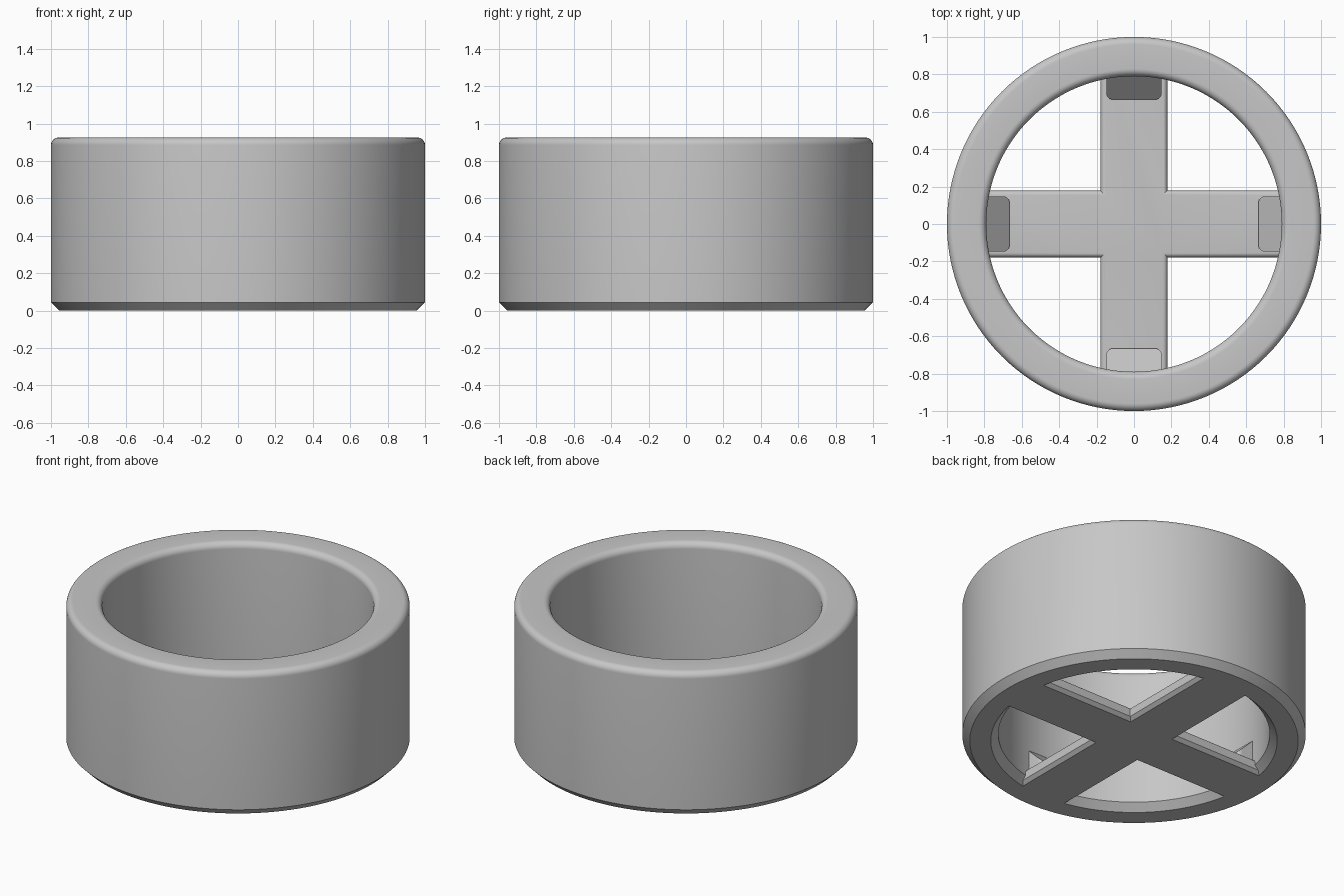
import bpy, bmesh, math

cube = bpy.data.objects.get("Cube")
if cube:
    bpy.data.objects.remove(cube, do_unlink=True)

GREY = (0.57, 0.57, 0.57, 1)
grey = bpy.data.materials.new("light grey")
grey.use_nodes = True
grey.diffuse_color = GREY
grey.node_tree.nodes["Principled BSDF"].inputs["Base Color"].default_value = GREY


def finish(name, bm):
    """Turn a bmesh into a smooth-shaded object with sharp edges kept."""
    bmesh.ops.recalc_face_normals(bm, faces=bm.faces)
    mesh = bpy.data.meshes.new(name)
    bm.to_mesh(mesh)
    bm.free()
    mesh.materials.append(grey)
    obj = bpy.data.objects.new(name, mesh)
    bpy.context.collection.objects.link(obj)
    bpy.ops.object.select_all(action='DESELECT')
    obj.select_set(True)
    bpy.context.view_layer.objects.active = obj
    bpy.ops.object.shade_smooth_by_angle(angle=math.radians(30))
    return obj


def arc(cx, cz, r, start, end, steps=8):
    """Points along an arc, angles in degrees."""
    angles = [math.radians(start + (end - start) * i / steps) for i in range(steps + 1)]
    return [(cx + r * math.cos(a), cz + r * math.sin(a)) for a in angles]


def loft(bm, loops, closed=False):
    """Bridge equal point loops; cap the ends unless the loft is closed."""
    rings = [[bm.verts.new(p) for p in loop] for loop in loops]
    n = len(rings[0])
    pairs = list(zip(rings, rings[1:]))
    if closed:
        pairs.append((rings[-1], rings[0]))
    else:
        bm.faces.new(rings[0])
        bm.faces.new(rings[-1])
    for a, b in pairs:
        for i in range(n):
            j = (i + 1) % n
            bm.faces.new((a[i], a[j], b[j], b[i]))


# Ring wall: chamfered foot, rounded rim
INNER, HEIGHT, ROUND, SIDES = 0.79, 0.925, 0.04, 128
profile = [(INNER + 0.044, 0), (0.956, 0), (1, 0.044)]
profile += arc(1 - ROUND, HEIGHT - ROUND, ROUND, 0, 90)
profile += arc(INNER + ROUND, HEIGHT - ROUND, ROUND, 90, 180)
profile += [(INNER, 0.044)]
bm = bmesh.new()
turns = [math.tau * i / SIDES for i in range(SIDES)]
loft(bm, [[(r * math.cos(t), r * math.sin(t), z) for t in turns] for r, z in profile], closed=True)
finish("ring_wall", bm)


# Floor cross: plus-shaped outline with chamfered foot and rounded top edges
def plus(w, z, reach=0.86):
    quarter = [(reach, -w), (reach, w), (w, w)]
    points = []
    for _ in range(4):
        points += [(x, y, z) for x, y in quarter]
        quarter = [(-y, x) for x, y in quarter]
    return points


section = [(0.157, 0), (0.178, 0.02)] + arc(0.153, 0.06, 0.025, 0, 90, 6)
bm = bmesh.new()
loft(bm, [plus(w, z) for w, z in section])
finish("floor_cross", bm)

# Sloped blocks where each arm meets the wall, with rounded inner corners
TIP, HALF, CORNER = 0.665, 0.148, 0.035
outline = [(0.85, -HALF), (0.85, HALF)]
outline += arc(TIP + CORNER, HALF - CORNER, CORNER, 90, 180, 6)
outline += arc(TIP + CORNER, CORNER - HALF, CORNER, 180, 270, 6)
for i, side in enumerate(("left", "back", "right", "front")):
    bm = bmesh.new()
    top = [(x, y, 0.11 + (x - TIP)) for x, y in outline]
    loft(bm, [[(x, y, 0.05) for x, y in outline], top])
    block = finish(side + "_wedge_block", bm)
    block.rotation_euler.z = i * math.pi / 2
